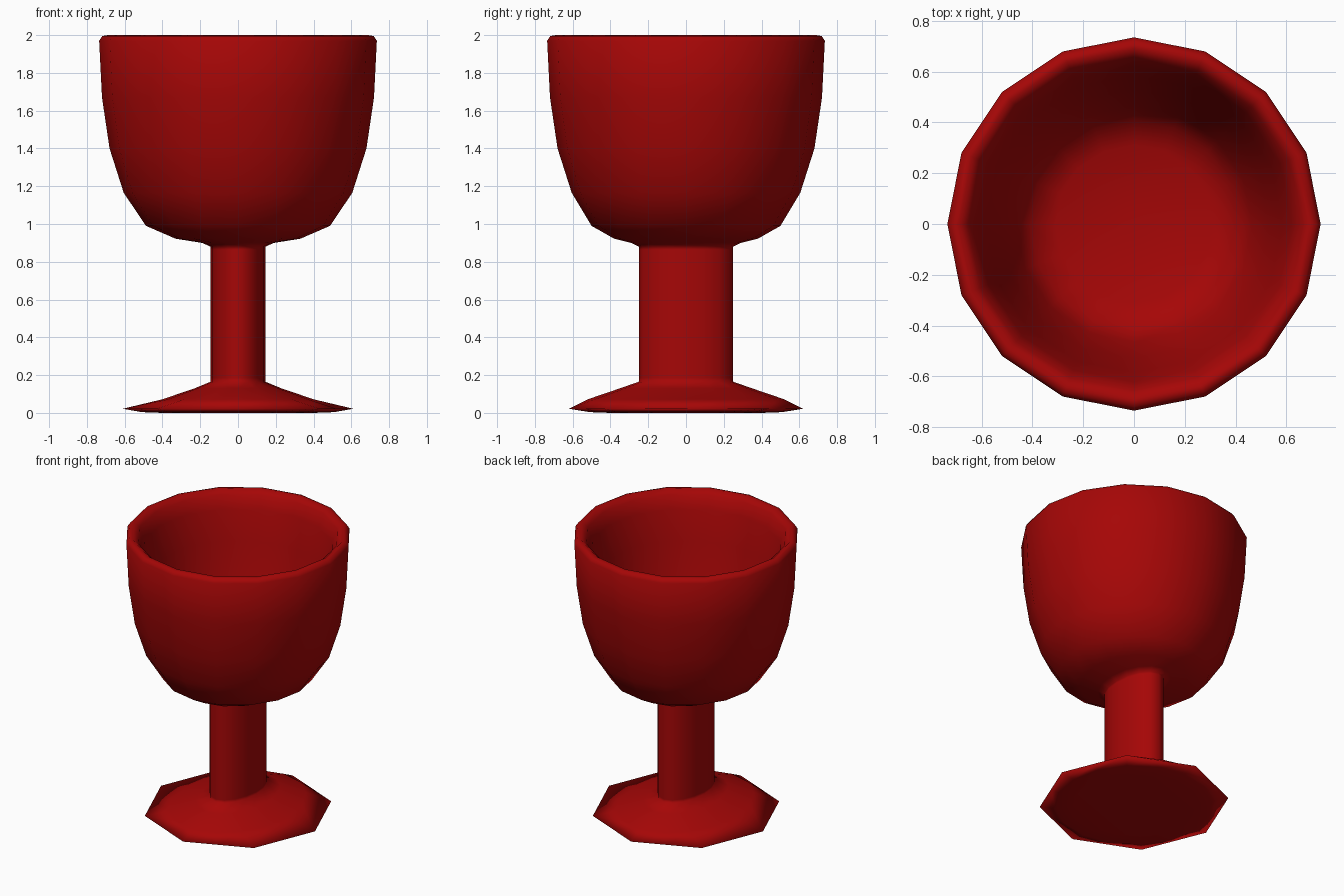
import bpy, bmesh
from math import cos, sin, pi

if "Cube" in bpy.data.objects:
    bpy.data.objects.remove(bpy.data.objects["Cube"])

SIDES = 16


def ring_points(rx, ry, z, sides):
    """Elliptical ring of 16 points; 8-sided rings place the extra points mid-edge."""
    pts = [(rx * cos(2 * pi * i / SIDES), ry * sin(2 * pi * i / SIDES), z)
           for i in range(SIDES)]
    if sides == 8:
        for i in range(1, SIDES, 2):
            a, b = pts[i - 1], pts[(i + 1) % SIDES]
            pts[i] = tuple((u + v) / 2 for u, v in zip(a, b))
    return pts


def loft(name, rings, material):
    """Skin the rings from first to last and close both ends."""
    bm = bmesh.new()
    loops = [[bm.verts.new(p) for p in ring_points(*r)] for r in rings]
    for low, high in zip(loops, loops[1:]):
        for i in range(SIDES):
            j = (i + 1) % SIDES
            bm.faces.new((low[i], low[j], high[j], high[i]))
    bm.faces.new(loops[0][::-1])
    bm.faces.new(loops[-1])
    bmesh.ops.recalc_face_normals(bm, faces=bm.faces[:])
    for f in bm.faces:
        f.smooth = True
    mesh = bpy.data.meshes.new(name)
    bm.to_mesh(mesh)
    bm.free()
    mesh.materials.append(material)
    obj = bpy.data.objects.new(name, mesh)
    bpy.context.collection.objects.link(obj)
    return obj


red = bpy.data.materials.new("deep_red")
red.diffuse_color = (0.38, 0.002, 0.002, 1)
red.use_nodes = True
red.node_tree.nodes["Principled BSDF"].inputs["Base Color"].default_value = red.diffuse_color

# Octagonal foot: round flat underside, thin edge, slope up to the oval stem
foot = [(0.40, 0.40, 0.0, 16), (0.51, 0.51, 0.004, 16),
        (0.61, 0.62, 0.022, 8), (0.40, 0.52, 0.072, 16),
        (0.23, 0.35, 0.13, 16)]
# Oval stem, wider along y, with tight rings to hold its ends crisp
stem = [(0.145, 0.25, z, 16) for z in (0.165, 0.185, 0.865, 0.88)]
# Outside of the bowl, turning from oval to round
bowl_outside = [(0.19, 0.29, 0.90, 16), (0.33, 0.38, 0.922, 16),
                (0.487, 0.50, 0.99, 16), (0.605, 0.605, 1.165, 16),
                (0.68, 0.68, 1.40, 16), (0.72, 0.72, 1.67, 16),
                (0.735, 0.735, 1.97, 16)]
# Rounded lip and the inside of the bowl
bowl_inside = [(r, r, z, 16) for r, z in (
    (0.718, 1.995), (0.69, 2.0), (0.655, 1.97), (0.622, 1.88), (0.585, 1.67),
    (0.53, 1.40), (0.465, 1.15), (0.41, 1.05), (0.31, 1.01), (0.05, 1.0))]

loft("goblet", foot + stem + bowl_outside + bowl_inside, red)
